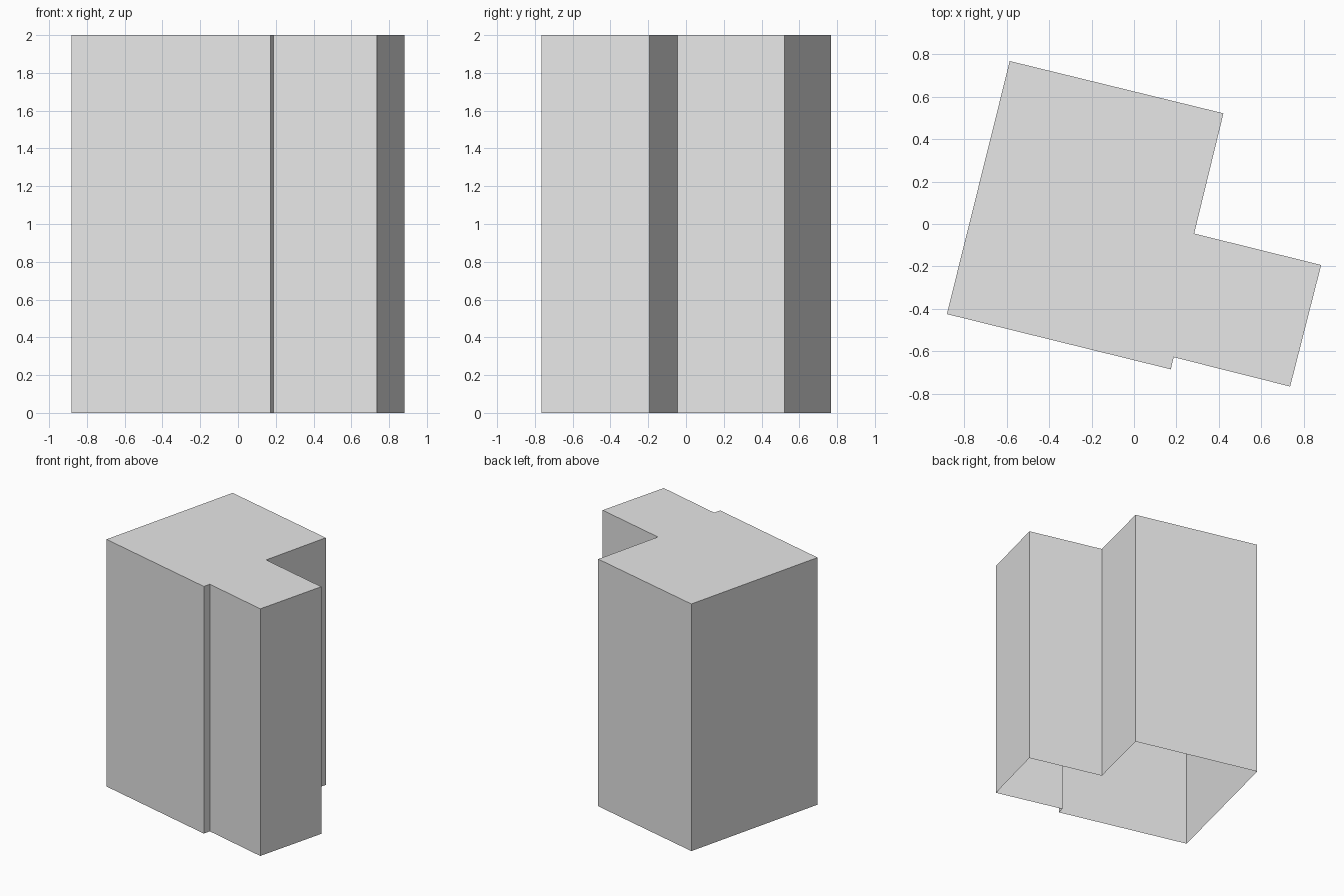
import bpy
import bmesh

cube = bpy.data.objects.get("Cube")
if cube:
    bpy.data.objects.remove(cube, do_unlink=True)

HEIGHT = 2.0

# Plain grey for the whole building
grey = bpy.data.materials.new("light_grey")
grey.use_nodes = True
colour = (0.8, 0.8, 0.8, 1.0)
grey.diffuse_color = colour
grey.node_tree.nodes["Principled BSDF"].inputs["Base Color"].default_value = colour

# Footprint, counter-clockwise from the front left corner of the main block
footprint = [
    (-0.881, -0.424), (0.173, -0.684),                    # main front wall
    (0.187, -0.627), (0.735, -0.765),                     # stepped-back wing front
    (0.881, -0.193), (0.283, -0.045),                     # wing end and back
    (0.421, 0.521), (-0.585, 0.767),                      # main block end and back
]

# Walls and flat roof, open underneath
bm = bmesh.new()
roof = bm.faces.new([bm.verts.new((x, y, HEIGHT)) for x, y in footprint])
walls = bmesh.ops.extrude_edge_only(bm, edges=list(roof.edges))
lower = [v for v in walls["geom"] if isinstance(v, bmesh.types.BMVert)]
bmesh.ops.translate(bm, verts=lower, vec=(0, 0, -HEIGHT))
bmesh.ops.recalc_face_normals(bm, faces=bm.faces)
bm.normal_update()
if roof.normal.z < 0:
    bmesh.ops.reverse_faces(bm, faces=bm.faces)

mesh = bpy.data.meshes.new("building_shell")
bm.to_mesh(mesh)
bm.free()
mesh.materials.append(grey)
building = bpy.data.objects.new("building_shell", mesh)
bpy.context.collection.objects.link(building)
